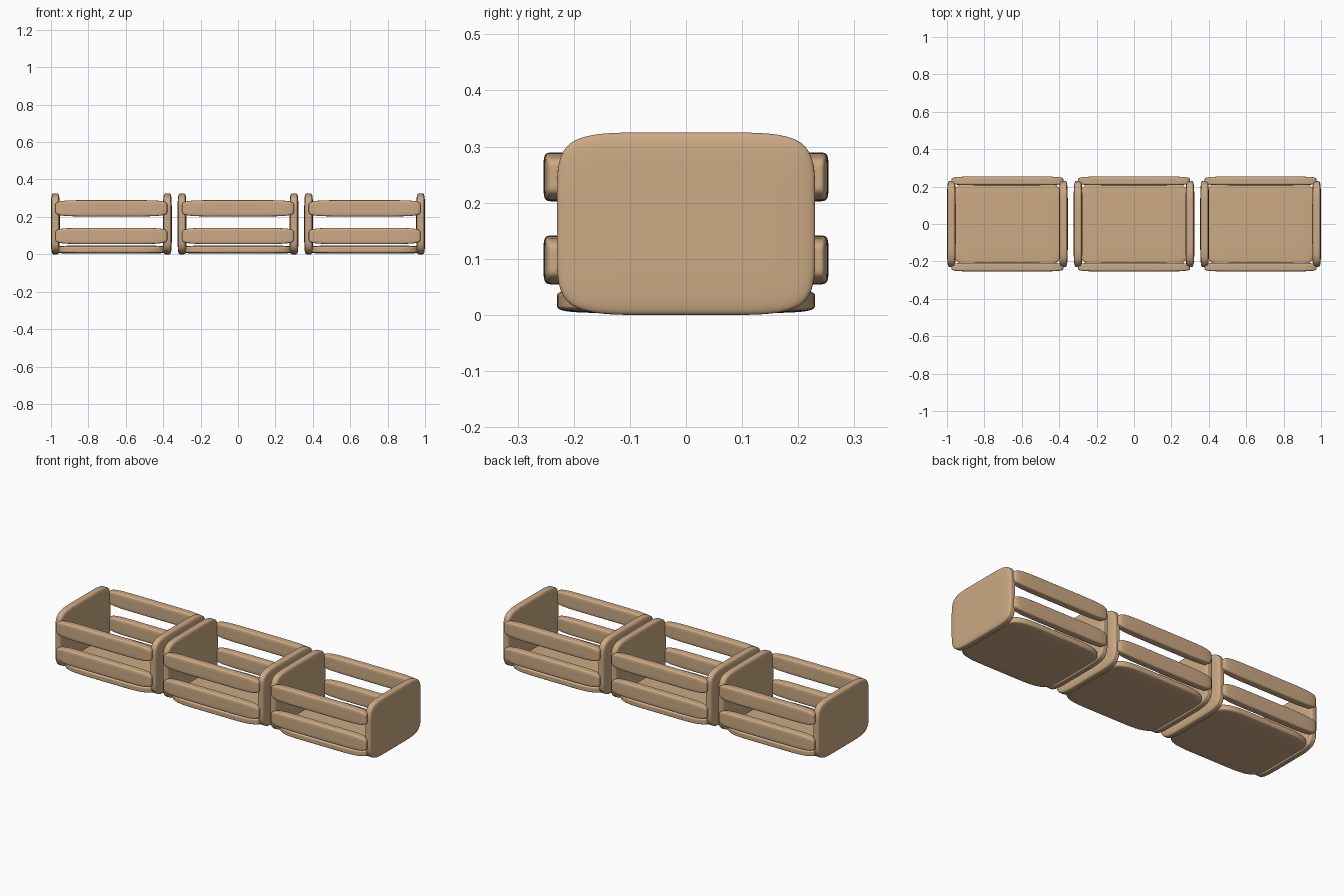
import bpy, bmesh

if "Cube" in bpy.data.objects:
    bpy.data.objects.remove(bpy.data.objects["Cube"])

wood = bpy.data.materials.new("wood")
wood.diffuse_color = (0.60, 0.40, 0.23, 1)
wood.use_nodes = True
wood.node_tree.nodes["Principled BSDF"].inputs["Base Color"].default_value = wood.diffuse_color


def soft_box(name, center, size):
    """Box cut into thirds on every side, softened by subdivision."""
    bm = bmesh.new()
    bmesh.ops.create_cube(bm, size=1)
    bmesh.ops.subdivide_edges(bm, edges=bm.edges[:], cuts=2, use_grid_fill=True)
    bmesh.ops.scale(bm, vec=size, verts=bm.verts)
    bmesh.ops.translate(bm, vec=center, verts=bm.verts)
    for f in bm.faces:
        f.smooth = True
    mesh = bpy.data.meshes.new(name)
    bm.to_mesh(mesh)
    bm.free()
    mesh.materials.append(wood)
    obj = bpy.data.objects.new(name, mesh)
    bpy.context.collection.objects.link(obj)
    sub = obj.modifiers.new("soften", 'SUBSURF')
    sub.levels = sub.render_levels = 3
    return obj


HALF = 0.323    # half width of one crate
THICK = 0.047   # board thickness

for i, cx in enumerate((-0.677, 0, 0.677), 1):
    # floor board
    soft_box(f"crate_{i}_floor", (cx, 0, 0.025), (0.595, 0.46, 0.044))
    for side, s in (("left", -1), ("right", 1)):
        # solid end panels
        soft_box(f"crate_{i}_{side}_end_panel",
                 (cx + s * (HALF - THICK / 2), 0, 0.1625), (THICK, 0.46, 0.325))
    for side, s in (("front", -1), ("back", 1)):
        # two slats on each long side
        for level, z in (("lower", 0.098), ("upper", 0.246)):
            soft_box(f"crate_{i}_{side}_{level}_slat",
                     (cx, s * 0.2305, z), (0.598, THICK, 0.087))
